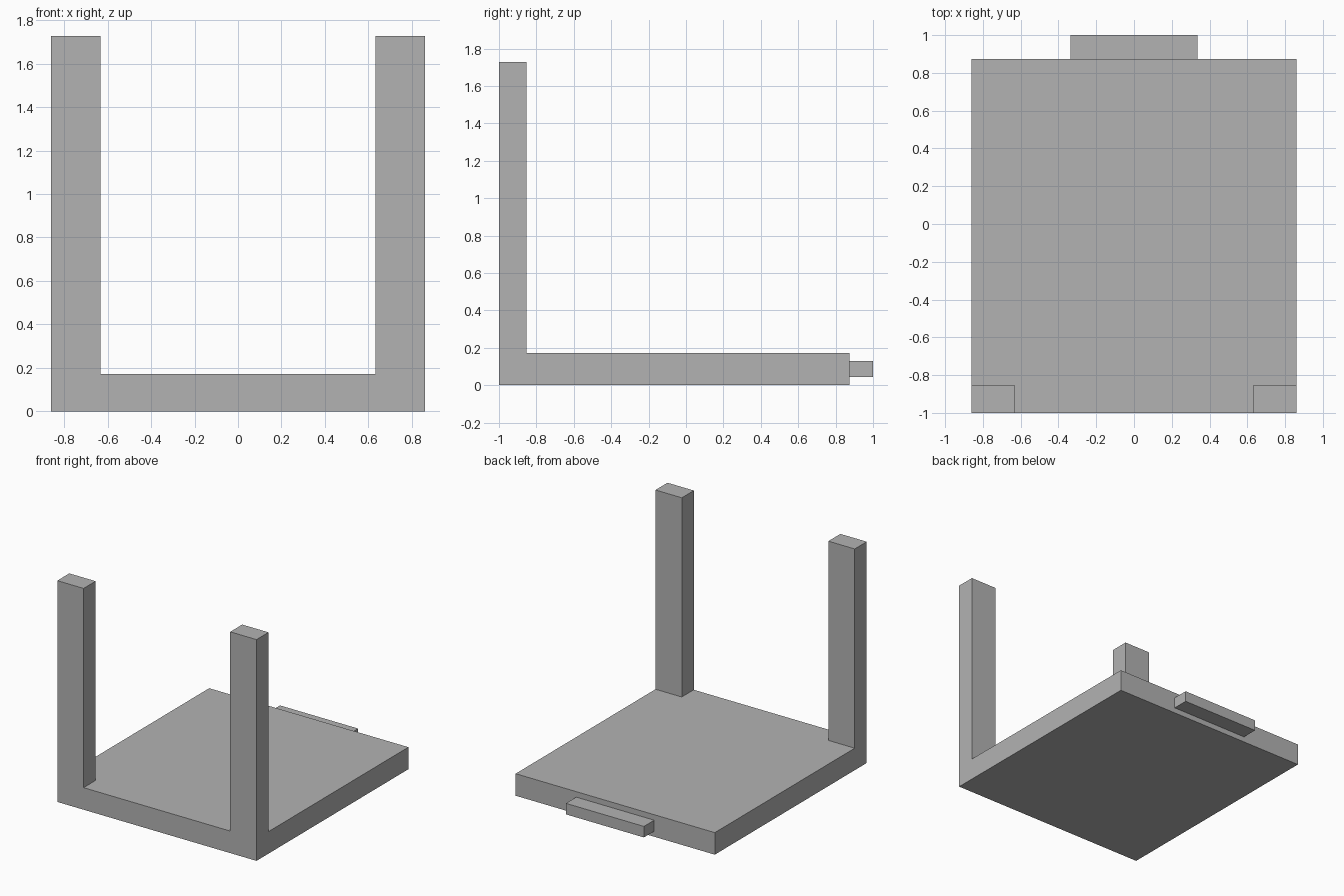
import bpy
import bmesh
from mathutils import Vector

# Remove the default cube
cube = bpy.data.objects.get("Cube")
if cube:
    bpy.data.objects.remove(cube, do_unlink=True)

# Plain grey finish
grey = bpy.data.materials.new("plain_grey")
grey.use_nodes = True
colour = (0.45, 0.45, 0.45, 1)
grey.diffuse_color = colour
grey.node_tree.nodes["Principled BSDF"].inputs["Base Color"].default_value = colour


def box(name, low, high):
    """Flat-sided box between two opposite corners."""
    low, high = Vector(low), Vector(high)
    size, centre = high - low, (low + high) / 2
    bm = bmesh.new()
    bmesh.ops.create_cube(bm, size=1)
    bmesh.ops.scale(bm, vec=size, verts=bm.verts)
    mesh = bpy.data.meshes.new(name)
    bm.to_mesh(mesh)
    bm.free()
    mesh.materials.append(grey)
    obj = bpy.data.objects.new(name, mesh)
    obj.location = centre
    bpy.context.collection.objects.link(obj)
    return obj


half_width, inner = 0.86, 0.633
slab_top, post_top = 0.172, 1.727

# Base slab
box("base_slab", (-half_width, -1, 0), (half_width, 0.873, slab_top))

# Upright posts at the front corners
box("left_post", (inner, -1, slab_top), (half_width, -0.852, post_top))
box("right_post", (-half_width, -1, slab_top), (-inner, -0.852, post_top))

# Narrow tab on the back edge
box("back_tab", (-0.337, 0.873, 0.043), (0.337, 1, 0.129))
